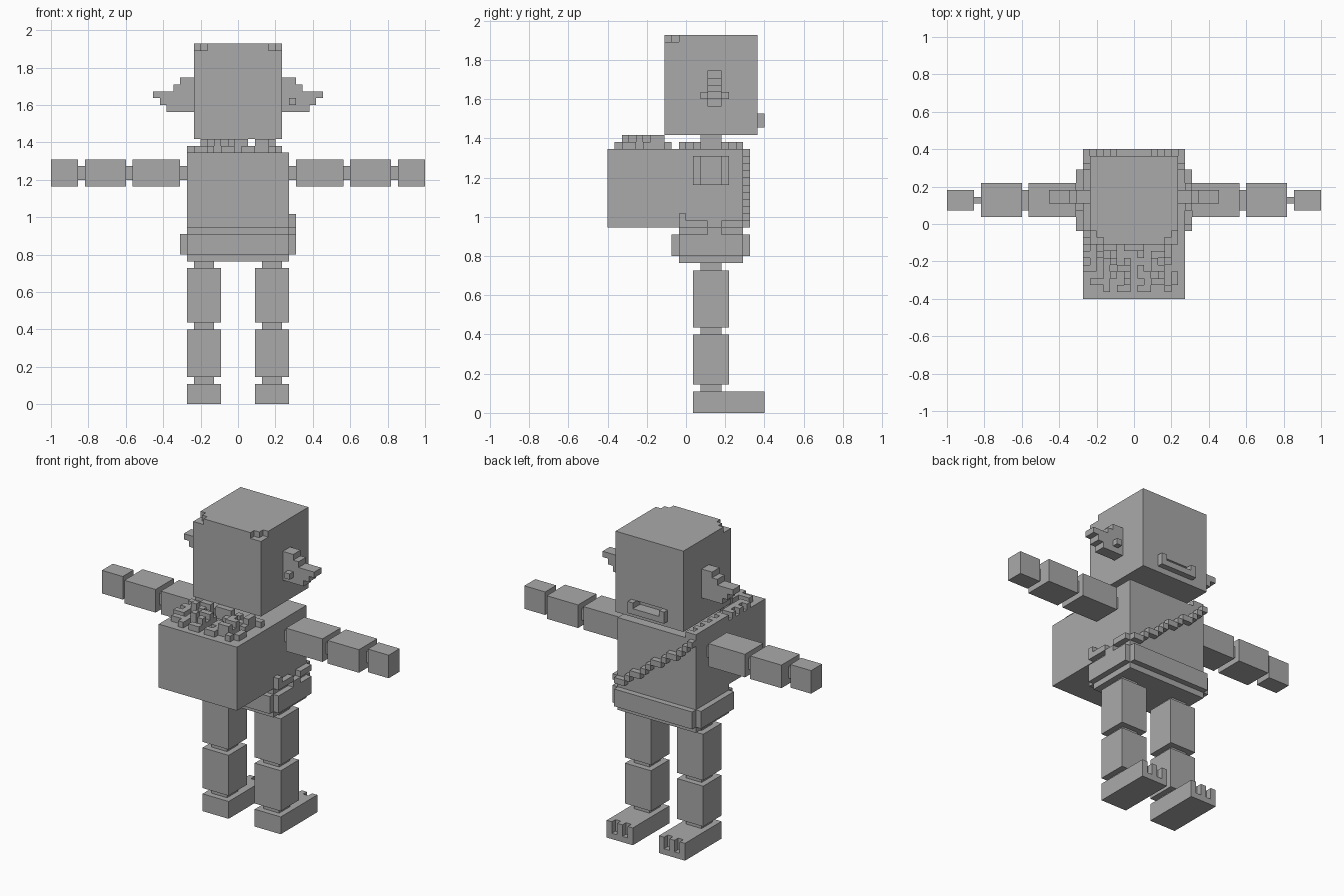
import bpy
import bmesh
from mathutils import Matrix, Vector

old = bpy.data.objects.get("Cube")
if old:
    bpy.data.objects.remove(old, do_unlink=True)

U = 2 / 55  # size of one cell

grey = bpy.data.materials.new("plain_grey")
grey.use_nodes = True
GREY = (0.4, 0.4, 0.4, 1)
grey.diffuse_color = GREY
grey.node_tree.nodes["Principled BSDF"].inputs["Base Color"].default_value = GREY


def part(name, boxes, flip=False):
    """One object from boxes given in cells as x, y and z ranges."""
    bm = bmesh.new()
    for x0, x1, y0, y1, z0, z1 in boxes:
        if flip:
            x0, x1 = -x1, -x0
        centre = Vector((x0 + x1, y0 + y1, z0 + z1)) * U / 2
        size = Vector((x1 - x0, y1 - y0, z1 - z0)) * U
        bmesh.ops.create_cube(bm, size=1, matrix=Matrix.Translation(centre) @ Matrix.Diagonal(size).to_4x4())
    mesh = bpy.data.meshes.new(name)
    bm.to_mesh(mesh)
    bm.free()
    mesh.materials.append(grey)
    ob = bpy.data.objects.new(name, mesh)
    bpy.context.collection.objects.link(ob)
    return ob


def pair(name, boxes):
    part("left_" + name, boxes)
    part("right_" + name, boxes, flip=True)


# Legs
pair("foot", [(2.5, 7.5, 1, 10, 0, 3), (2.5, 7.5, 10, 11, 0, 1)]
     + [(x, x + 1, 10, 11, 1, 3) for x in (2.5, 4.5, 6.5)])
for name, z in (("ankle", 3), ("knee", 11), ("hip", 20)):
    pair(name, [(3.5, 6.5, 2, 5, z, z + 1)])
pair("shin", [(2.5, 7.5, 1, 6, 4, 11)])
pair("thigh", [(2.5, 7.5, 1, 6, 12, 20)])

# Arms
pair("upper_arm", [(8.5, 15.5, 1, 6, 32, 36)])
pair("forearm", [(16.5, 22.5, 1, 6, 32, 36)])
pair("hand", [(23.5, 27.5, 2, 5, 32, 36)])
pair("shoulder", [(7.5, 8.5, 2, 5, 33, 35)])
pair("elbow", [(15.5, 16.5, 2, 5, 33, 35)])
pair("wrist", [(22.5, 23.5, 3, 4, 33, 35)])

# Body
part("torso", [(-7.5, 7.5, -1, 8, 21, 37)])
part("belt", [(-8.5, 8.5, -1, 8, 22, 25), (-7.5, 7.5, -2, 9, 22, 25)])
part("pack", [(-7.5, 7.5, -11, -1, 26, 37)])
part("neck", [(-1.5, 1.5, 2, 5, 37, 39)])

# Sash: stepped diagonal, hip wrap and shoulder strap
steps = []
for i in range(15):
    low = 26 + i * 10 // 14
    high = max(low + 1, 26 + (i + 1) * 10 // 14)
    steps.append((6.5 - i, 7.5 - i, 8, 9, low, min(high, 37)))
part("sash_diagonal", steps)
part("sash_hip", [(7.5, 8.5, -1, 0, 26, 28), (7.5, 8.5, 0, 3, 26, 27),
                  (7.5, 8.5, 3, 5, 25, 26), (7.5, 8.5, 5, 8, 26, 27)])
part("sash_shoulder", [(-7.5, -6.5 + y % 2, y, y + 1, 37, 38) for y in range(-1, 8)])

# Loose scraps on the pack: 1 is one cell high, 2 is two
SCRAPS = (
    "11...1.1.1..11",
    ".1.22.222...2.",
    "112.1...1.112.",
    ".1.12.1...2.1.",
    "11.1.22.1.22..",
    "...12.1.11.1.1",
    ".111..2..122.1",
    "...1.11.11..1.",
)
part("pack_scraps", [(c - 7.5, c - 6.5, -3 - r, -2 - r, 37, 37 + int(ch))
                     for r, row in enumerate(SCRAPS)
                     for c, ch in enumerate(row) if ch != "."])

# Head with stepped top corners and a recessed mouth
part("head", [
    (-6.5, 6.5, -3, 9, 39, 52),
    (-6.5, 6.5, -1, 9, 52, 53),
    (-5.5, 5.5, -2, -1, 52, 53),
    (-4.5, 4.5, -3, -2, 52, 53),
    (-6.5, 6.5, 9, 10, 39, 41),
    (-6.5, 6.5, 9, 10, 42, 53),
    (-6.5, -2.5, 9, 10, 41, 42),
    (2.5, 6.5, 9, 10, 41, 42),
])
part("lower_lip", [(-2.5, 2.5, 10, 11, 40, 41)])
pair("tusk", [(2.5, 3.5, 10, 11, 40, 42)])

# Ears, tapering in steps, and one earring
EAR = (10.5, 11.5, 12.5, 9.5, 8.5)
pair("ear", [(6.5, tip, 3, 5, 43 + i, 44 + i) for i, tip in enumerate(EAR)])
part("earring", [(7.5, 8.5, 2, 6, 44, 45)])
